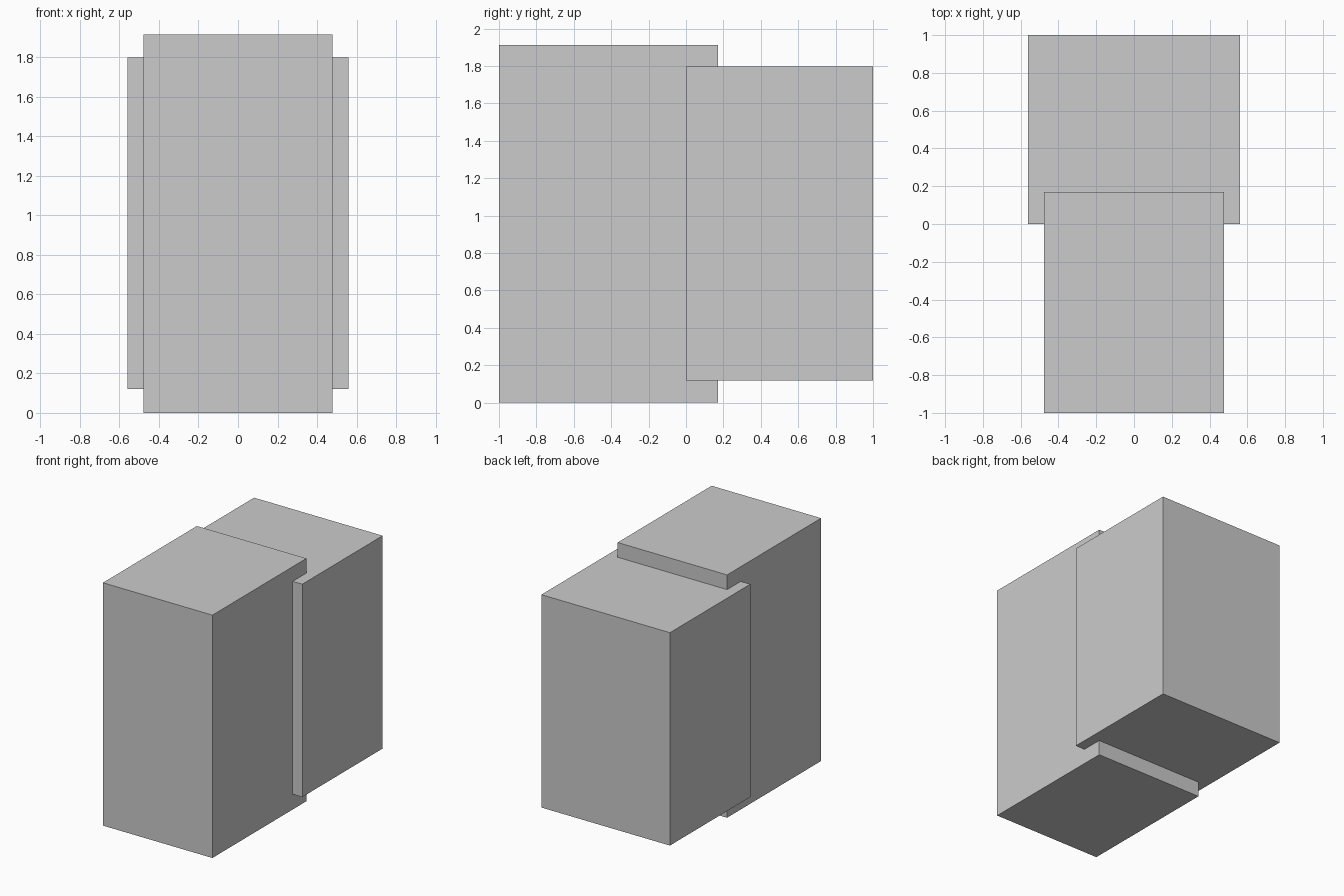
import bpy

if "Cube" in bpy.data.objects:
    bpy.data.objects.remove(bpy.data.objects["Cube"])


def box(name, lo, hi):
    """Axis-aligned box between two opposite corners."""
    centre = [(a + b) / 2 for a, b in zip(lo, hi)]
    bpy.ops.mesh.primitive_cube_add(size=1, location=centre)
    obj = bpy.context.object
    obj.name = name
    obj.scale = [b - a for a, b in zip(lo, hi)]
    bpy.ops.object.transform_apply(location=False, rotation=False, scale=True)
    return obj


# Taller, narrower block at the front, reaching into the rear block
box("front_block", (-0.477, -1.0, 0.0), (0.477, 0.17, 1.913))

# Shorter, wider block at the back, raised off the ground
box("rear_block", (-0.56, 0.0, 0.12), (0.56, 1.0, 1.797))
